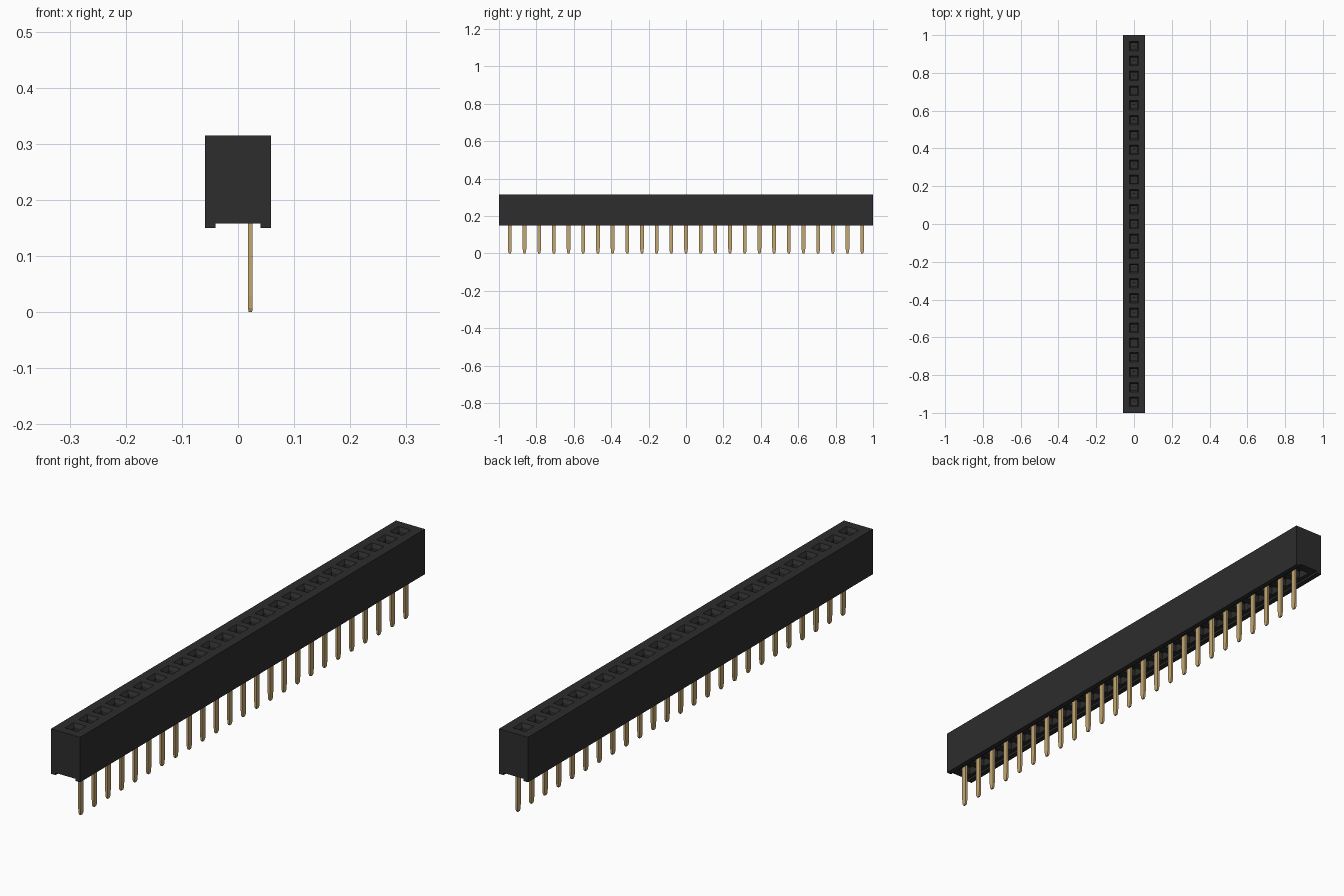
import bpy, bmesh

if "Cube" in bpy.data.objects:
    bpy.data.objects.remove(bpy.data.objects["Cube"])

COUNT, PITCH = 25, 0.0785
HOLE, SLOT = 0.025, 0.02          # half sizes of socket mouths
YS = [(i - (COUNT - 1) / 2) * PITCH for i in range(COUNT)]
TOP, CEILING, FOOT = 0.315, 0.158, 0.15


def material(name, rgb):
    m = bpy.data.materials.new(name)
    m.diffuse_color = (*rgb, 1)
    m.use_nodes = True
    m.node_tree.nodes["Principled BSDF"].inputs["Base Color"].default_value = m.diffuse_color
    return m


def finish(bm, name, mat):
    bmesh.ops.recalc_face_normals(bm, faces=bm.faces)
    me = bpy.data.meshes.new(name)
    bm.to_mesh(me)
    bm.free()
    me.materials.append(mat)
    ob = bpy.data.objects.new(name, me)
    bpy.context.collection.objects.link(ob)
    return ob


def loft(bm, rings):
    """Closed skin through matching rings of points."""
    vs = [[bm.verts.new(p) for p in r] for r in rings]
    n = len(vs[0])
    for a, b in zip(vs, vs[1:]):
        for i in range(n):
            bm.faces.new((a[i], a[(i + 1) % n], b[(i + 1) % n], b[i]))
    bm.faces.new(vs[0][::-1])
    bm.faces.new(vs[-1])


def rect(x, y, z, hx, hy):
    return [(x + sx * hx, y + sy * hy, z)
            for sx, sy in ((-1, -1), (1, -1), (1, 1), (-1, 1))]


black = material("black plastic", (0.026, 0.026, 0.026))
gold = material("gold plating", (0.56, 0.39, 0.17))

# Housing: grooved profile swept along y, split at the socket edges
profile = [(-0.059, FOOT), (-0.04, FOOT), (-0.04, CEILING), (-HOLE, CEILING),
           (0.03, CEILING), (0.04, CEILING), (0.04, FOOT), (0.059, FOOT),
           (0.059, TOP), (HOLE, TOP), (-HOLE, TOP), (-0.059, TOP)]
stations = [-1.0] + [y + s * HOLE for y in YS for s in (-1, 1)] + [1.0]
bm = bmesh.new()
loft(bm, [[(x, y, z) for x, z in profile] for y in stations])
bmesh.ops.recalc_face_normals(bm, faces=bm.faces)


def cell_faces(z):
    return [f for f in bm.faces if abs(f.normal.z) > 0.9
            and abs(f.calc_center_median().z - z) < 0.001
            and abs(f.calc_center_median().x) < 0.01
            and any(abs(f.calc_center_median().y - y) < 0.005 for y in YS)]


def sink(faces, dz):
    for f in faces:
        new = bmesh.ops.extrude_discrete_faces(bm, faces=[f])["faces"][0]
        bmesh.ops.translate(bm, verts=new.verts, vec=(0, 0, dz))


# Funnel mouths and wells on top, shallow pin slots underneath
mouths, slots = cell_faces(TOP), cell_faces(CEILING)
bmesh.ops.inset_individual(bm, faces=mouths, thickness=0.011, depth=-0.012)
sink(mouths, -0.09)
sink(slots, 0.03)
finish(bm, "socket_housing", black)

# Pins: flat strips with tapered tips
bm = bmesh.new()
for y in YS:
    loft(bm, [rect(0.022, y, 0.0, 0.003, 0.005),
              rect(0.022, y, 0.007, 0.0042, 0.008),
              rect(0.022, y, 0.028, 0.0042, 0.01),
              rect(0.022, y, 0.188, 0.0042, 0.01)])
finish(bm, "solder_pins", gold)

# Spring contacts: paired leaves down inside each well
bm = bmesh.new()
for y in YS:
    for s in (-1, 1):
        loft(bm, [rect(0, y + s * 0.008, 0.205, 0.005, 0.002),
                  rect(0, y + s * 0.004, 0.255, 0.005, 0.002),
                  rect(0, y + s * 0.008, 0.272, 0.005, 0.002)])
finish(bm, "spring_contacts", gold)
